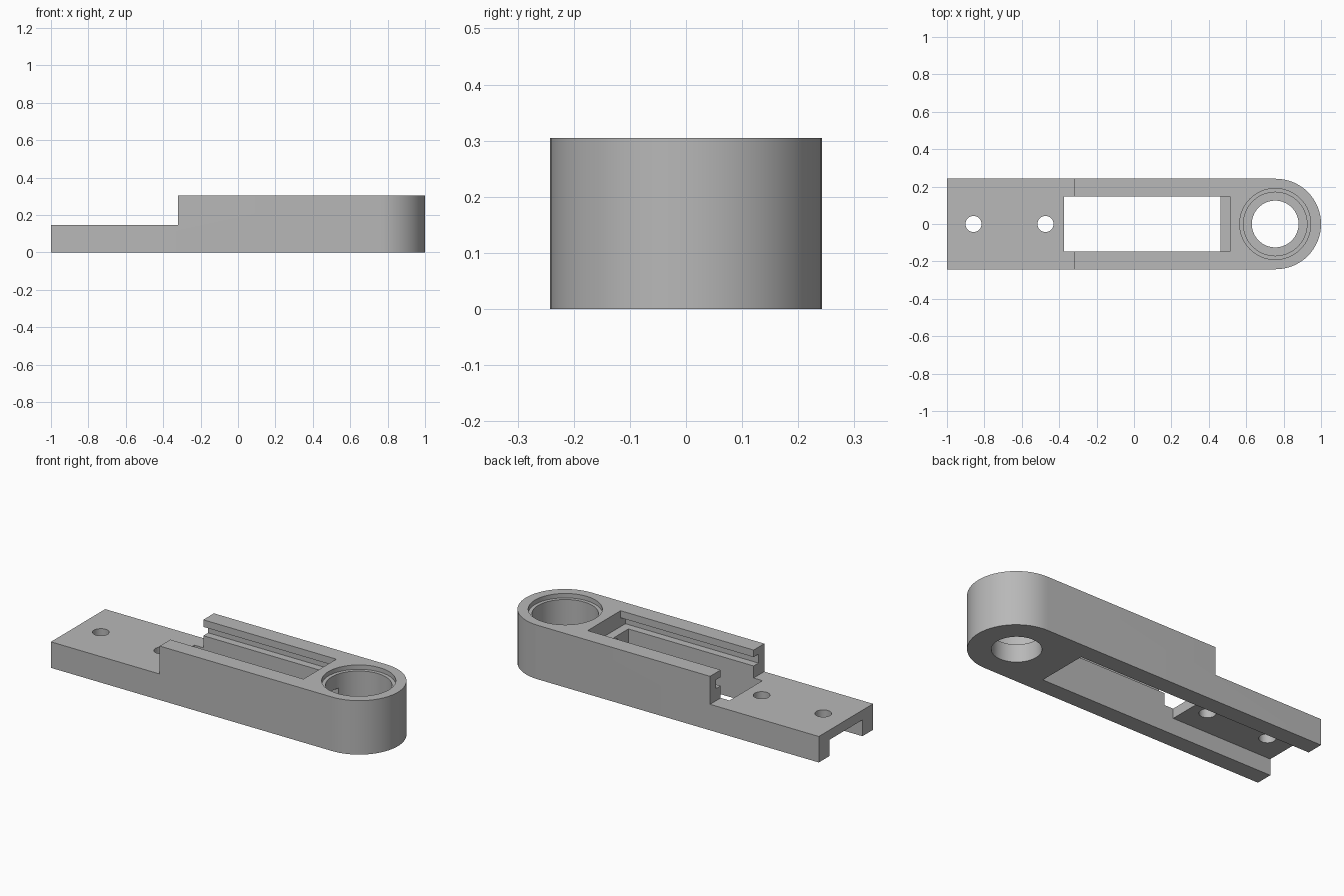
import bpy
import bmesh
from math import cos, sin, pi
from mathutils import Vector

old = bpy.data.objects.get("Cube")
if old:
    bpy.data.objects.remove(old, do_unlink=True)

grey = bpy.data.materials.new("plain_grey")
grey.use_nodes = True
colour = (0.48, 0.48, 0.48, 1)
grey.diffuse_color = colour
grey.node_tree.nodes["Principled BSDF"].inputs["Base Color"].default_value = colour


def prism(name, corners, direction):
    """Extrude a closed outline of 3D corners along a direction."""
    bm = bmesh.new()
    face = bm.faces.new([bm.verts.new(c) for c in corners])
    swept = bmesh.ops.extrude_face_region(bm, geom=[face])["geom"]
    bmesh.ops.translate(bm, vec=Vector(direction),
                        verts=[v for v in swept if isinstance(v, bmesh.types.BMVert)])
    bmesh.ops.recalc_face_normals(bm, faces=bm.faces)
    mesh = bpy.data.meshes.new(name)
    bm.to_mesh(mesh)
    bm.free()
    mesh.materials.append(grey)
    obj = bpy.data.objects.new(name, mesh)
    bpy.context.collection.objects.link(obj)
    return obj


def side_prism(name, profile, half_width):
    """Sweep an x-z profile across y, centred."""
    return prism(name, [(x, -half_width, z) for x, z in profile], (0, 2 * half_width, 0))


def box(name, x0, x1, half_width, z0, z1):
    return side_prism(name, [(x0, z0), (x1, z0), (x1, z1), (x0, z1)], half_width)


def cylinder(name, x, radius, z0, z1, sides=64):
    ring = [(x + radius * cos(2 * pi * i / sides), radius * sin(2 * pi * i / sides), z0)
            for i in range(sides)]
    return prism(name, ring, (0, 0, z1 - z0))


HALF, TOP, BORE_X = 0.242, 0.305, 0.755
SLOT, LEDGE = 0.147, 0.215

# Arm body: long bar with one rounded end
arc_x, steps = 1 - HALF, 32
outline = [(-1, HALF, 0), (-1, -HALF, 0)]
outline += [(arc_x + HALF * cos(a), HALF * sin(a), 0)
            for a in (-pi / 2 + pi * i / steps for i in range(steps + 1))]
body = prism("arm_body", outline, (0, 0, TOP))

cutters = [
    # Lowered mounting plate
    box("plate_step", -1.2, -0.32, 0.4, 0.147, 0.5),
    # Underside channel, open window and end ledge in one profile
    side_prism("channel_and_window",
               [(-1.2, -0.1), (-1.2, 0.092), (-0.375, 0.092), (-0.375, 0.5),
                (0.512, 0.5), (0.512, LEDGE), (0.463, LEDGE), (0.463, -0.1)], SLOT),
    # Sliding groove in both side walls
    box("side_groove", -0.4, 0.512, 0.19, LEDGE, 0.265),
    # Stepped round bore
    cylinder("bore_hole", BORE_X, 0.125, -0.1, 0.5),
    cylinder("bore_seat", BORE_X, 0.17, 0.1, 0.5),
    cylinder("bore_rim", BORE_X, 0.19, 0.28, 0.5),
    # Passage between window and bore
    box("wire_passage", 0.4, 0.66, 0.05, 0.11, 0.2),
]
# Screw holes in the plate
cutters += [cylinder("screw_hole", x, 0.043, -0.1, 0.5, 32) for x in (-0.858, -0.473)]

bpy.ops.object.select_all(action='DESELECT')
bpy.context.view_layer.objects.active = body
body.select_set(True)
for cutter in cutters:
    cutter.hide_render = True
    cut = body.modifiers.new(cutter.name, 'BOOLEAN')
    cut.operation, cut.solver, cut.object = 'DIFFERENCE', 'EXACT', cutter
    bpy.ops.object.modifier_apply(modifier=cut.name)
    bpy.data.objects.remove(cutter, do_unlink=True)

bpy.ops.object.shade_smooth_by_angle(angle=pi / 6)
